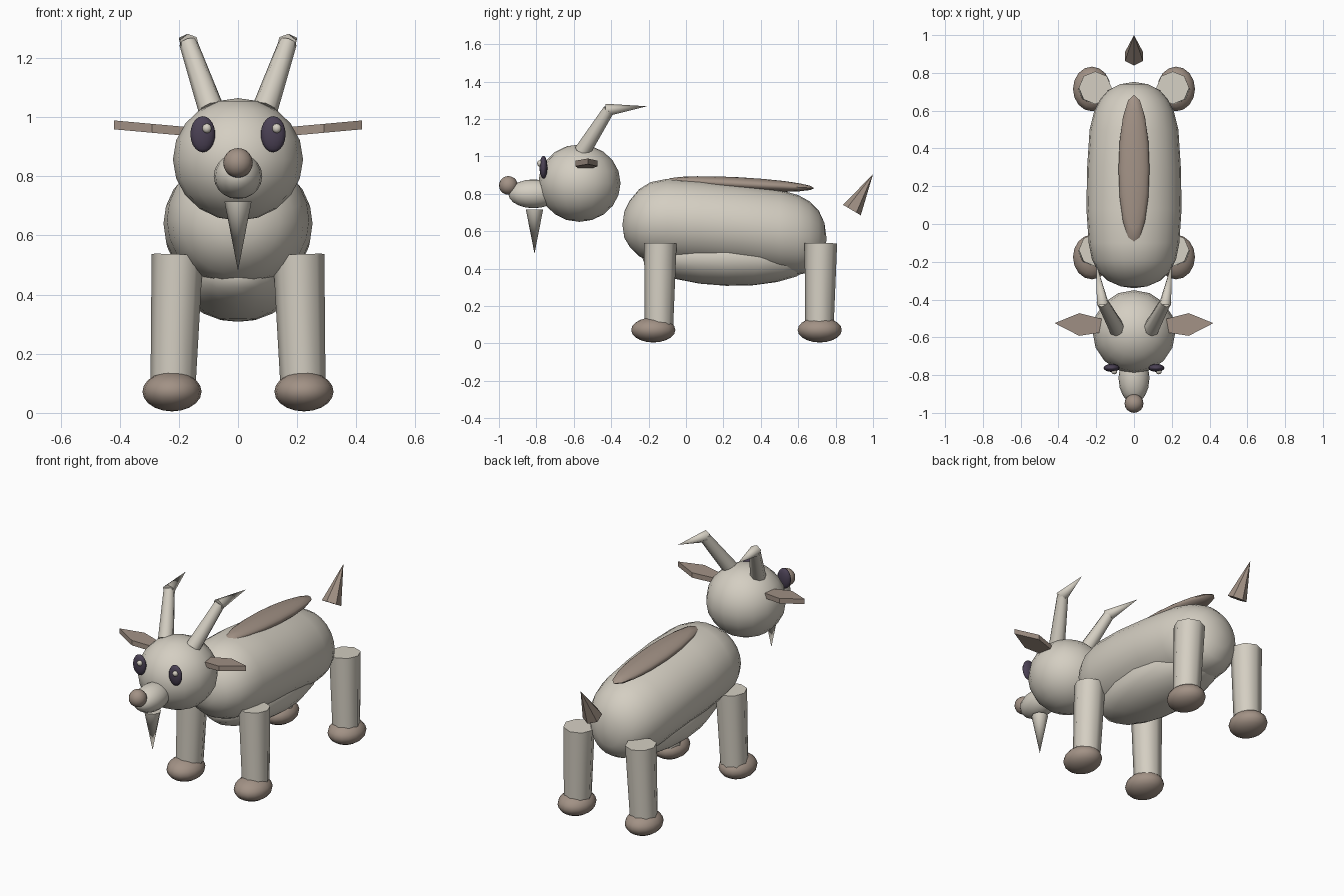
import bpy
import bmesh
import math
from mathutils import Matrix, Vector

if "Cube" in bpy.data.objects:
    bpy.data.objects.remove(bpy.data.objects["Cube"], do_unlink=True)


def material(name, rgb):
    mat = bpy.data.materials.new(name)
    mat.use_nodes = True
    color = (*rgb, 1.0)
    mat.diffuse_color = color
    mat.node_tree.nodes["Principled BSDF"].inputs["Base Color"].default_value = color
    return mat


CREAM = material("cream", (0.66, 0.62, 0.54))
BROWN = material("taupe brown", (0.36, 0.285, 0.235))
DARK = material("dark plum", (0.07, 0.053, 0.09))


def finish(name, bm, mat, smooth=True):
    bmesh.ops.recalc_face_normals(bm, faces=bm.faces)
    mesh = bpy.data.meshes.new(name)
    bm.to_mesh(mesh)
    bm.free()
    mesh.materials.append(mat)
    obj = bpy.data.objects.new(name, mesh)
    bpy.context.collection.objects.link(obj)
    if smooth:
        bpy.ops.object.select_all(action="DESELECT")
        obj.select_set(True)
        bpy.context.view_layer.objects.active = obj
        bpy.ops.object.shade_smooth_by_angle(angle=math.radians(62))
    return obj


def ellipsoid(name, center, radii, mat, segments=16, rings=10, tilt=0.0):
    bm = bmesh.new()
    bmesh.ops.create_uvsphere(bm, u_segments=segments, v_segments=rings, radius=1)
    bm.transform(Matrix.Translation(center) @ Matrix.Rotation(tilt, 4, "X")
                 @ Matrix.Diagonal((*radii, 1)))
    return finish(name, bm, mat)


def taper(name, start, end, r1, r2, mat, sides=8, smooth=True):
    """Cone or frustum running from start to end."""
    start, end = Vector(start), Vector(end)
    axis = end - start
    bm = bmesh.new()
    bmesh.ops.create_cone(bm, cap_ends=True, segments=sides, radius1=r1,
                          radius2=r2, depth=axis.length)
    bmesh.ops.remove_doubles(bm, verts=bm.verts, dist=1e-5)
    turn = Vector((0, 0, 1)).rotation_difference(axis).to_matrix().to_4x4()
    bm.transform(Matrix.Translation((start + end) / 2) @ turn)
    return finish(name, bm, mat, smooth)


def loft(name, rings, mat, sides=24):
    """Closed body through elliptical rings (y, z, half width, half height)."""
    bm = bmesh.new()
    loops = []
    for y, z, rx, rz in rings:
        angles = [2 * math.pi * i / sides for i in range(sides)]
        loops.append([bm.verts.new((rx * math.cos(a), y, z + rz * math.sin(a)))
                      for a in angles])
    for a, b in zip(loops, loops[1:]):
        for i in range(sides):
            j = (i + 1) % sides
            bm.faces.new((a[i], a[j], b[j], b[i]))
    bmesh.ops.remove_doubles(bm, verts=bm.verts, dist=1e-4)
    return finish(name, bm, mat)


# Torso, belly and back stripe
loft("torso", [
    (-0.34, 0.635, 0, 0), (-0.33, 0.635, 0.07, 0.07), (-0.30, 0.64, 0.14, 0.125),
    (-0.25, 0.645, 0.19, 0.18), (-0.19, 0.65, 0.222, 0.212),
    (-0.10, 0.652, 0.24, 0.228), (0.08, 0.64, 0.252, 0.23),
    (0.30, 0.62, 0.248, 0.227), (0.50, 0.595, 0.235, 0.226),
    (0.60, 0.58, 0.21, 0.213), (0.66, 0.57, 0.18, 0.19),
    (0.71, 0.56, 0.135, 0.15), (0.74, 0.56, 0.075, 0.085), (0.752, 0.56, 0, 0),
], CREAM)
ellipsoid("belly", (0, 0.22, 0.455), (0.20, 0.46, 0.147), CREAM, tilt=-0.03)
ellipsoid("back_stripe", (0, 0.29, 0.852), (0.082, 0.395, 0.036), BROWN, tilt=-0.055)

# Head, snout, nose and beard
ellipsoid("head", (0, -0.57, 0.857), (0.22, 0.22, 0.207), CREAM)
ellipsoid("snout", (0, -0.815, 0.80), (0.082, 0.135, 0.077), CREAM)
ellipsoid("nose", (0, -0.95, 0.845), (0.05, 0.05, 0.05), BROWN)
taper("beard", (0, -0.81, 0.715), (0, -0.81, 0.48), 0.046, 0, CREAM)

# Tail tuft
taper("tail", (0, 0.887, 0.713), (0, 1.0, 0.905), 0.055, 0, BROWN, 6, False)

# Ear outline as (x, y), with the plate rising towards its tip
EAR = [(0.16, -0.505), (0.29, -0.472), (0.42, -0.525), (0.29, -0.592), (0.16, -0.572)]

for side, s in (("left", 1), ("right", -1)):
    # Legs and hooves
    for end, y in (("front", -0.14), ("rear", 0.718)):
        taper(f"{side}_{end}_leg", (s * 0.22, y - 0.005, 0.08),
              (s * 0.205, y + 0.003, 0.535), 0.076, 0.087, CREAM)
        hoof_y = -0.175 if end == "front" else 0.715
        ellipsoid(f"{side}_{end}_hoof", (s * 0.223, hoof_y, 0.072),
                  (0.1, 0.118, 0.067), BROWN)

    # Horns with swept-back tips
    taper(f"{side}_horn", (s * 0.09, -0.555, 1.025), (s * 0.168, -0.412, 1.25),
          0.044, 0.031, CREAM)
    taper(f"{side}_horn_tip", (s * 0.165, -0.425, 1.248), (s * 0.20, -0.21, 1.268),
          0.034, 0, CREAM, 6)

    # Ears
    bm = bmesh.new()
    layers = [[bm.verts.new((s * x, y, 0.952 + 0.09 * (x - 0.18) + h))
               for x, y in EAR] for h in (-0.015, 0.015)]
    for layer in layers:
        bm.faces.new(layer)
    for i in range(len(EAR)):
        j = (i + 1) % len(EAR)
        bm.faces.new((layers[0][i], layers[0][j], layers[1][j], layers[1][i]))
    finish(f"{side}_ear", bm, BROWN, False)

    # Eyes with small highlights, both shifted towards the same side
    ellipsoid(f"{side}_eye", (s * 0.119, -0.762, 0.942), (0.042, 0.021, 0.061), DARK)
    ellipsoid(f"{side}_eye_highlight", (s * 0.118 + 0.013, -0.782, 0.962),
              (0.016, 0.014, 0.016), CREAM, 10, 8)
